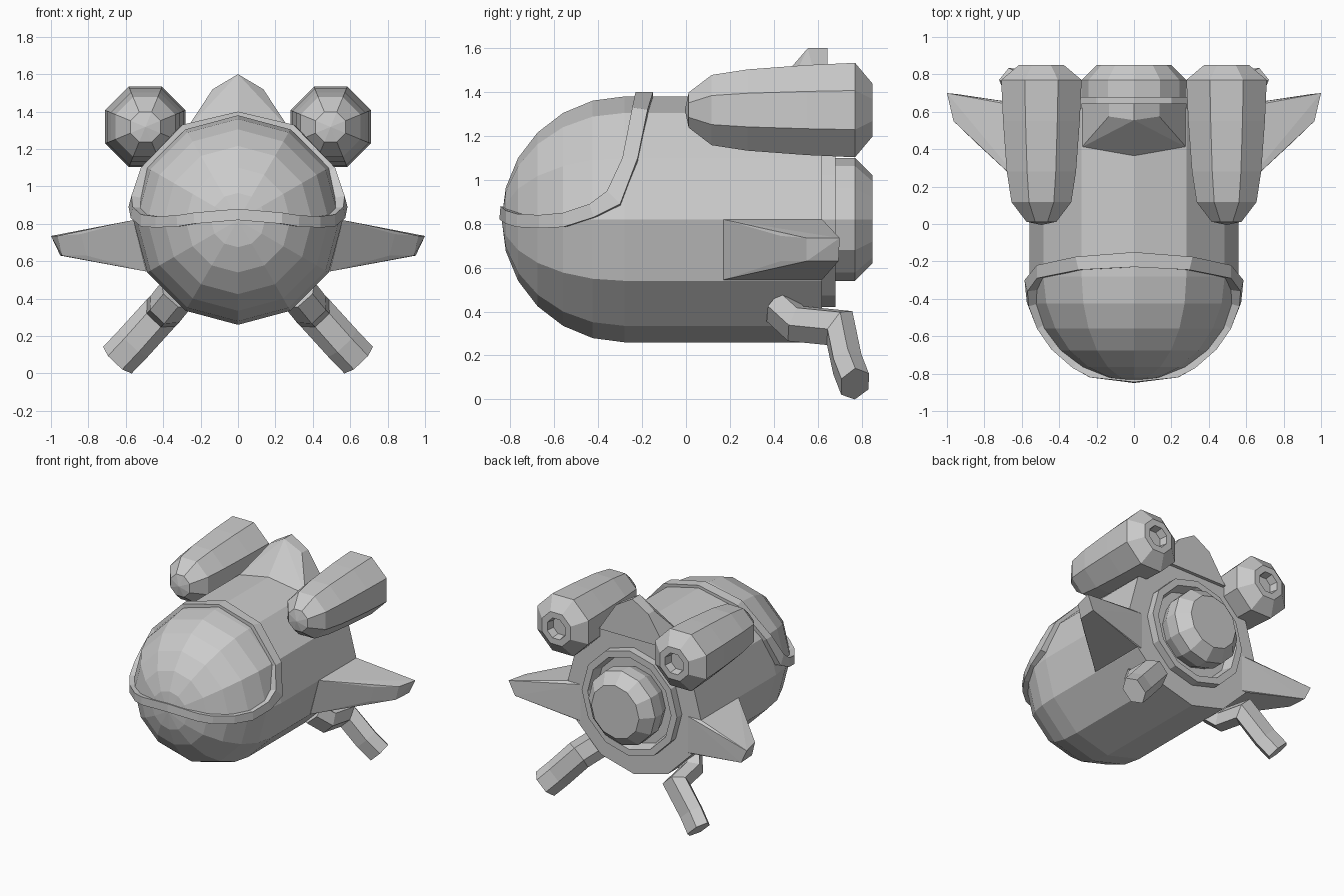
import bpy, bmesh, math
from mathutils import Vector

cube = bpy.data.objects.get("Cube")
if cube:
    bpy.data.objects.remove(cube, do_unlink=True)

grey = bpy.data.materials.new("hull grey")
grey.use_nodes = True
grey.diffuse_color = (0.6, 0.6, 0.6, 1)
grey.node_tree.nodes["Principled BSDF"].inputs["Base Color"].default_value = (0.6, 0.6, 0.6, 1)

AXIS = 0.82      # height of the hull axis
RADIUS = 0.56    # hull radius
NOSE = -0.28     # where the round nose begins


def finish(name, bm):
    bmesh.ops.remove_doubles(bm, verts=bm.verts, dist=0.0005)
    bmesh.ops.recalc_face_normals(bm, faces=bm.faces)
    mesh = bpy.data.meshes.new(name)
    bm.to_mesh(mesh)
    bm.free()
    mesh.materials.append(grey)
    obj = bpy.data.objects.new(name, mesh)
    bpy.context.collection.objects.link(obj)
    return obj


def loft(name, rings, closed=False, caps=True):
    """Skin a row of equal point rings."""
    bm = bmesh.new()
    rows = [[bm.verts.new(p) for p in ring] for ring in rings]
    n = len(rows[0])
    pairs = list(zip(rows, rows[1:]))
    if closed:
        pairs.append((rows[-1], rows[0]))
    for a, b in pairs:
        for i in range(n):
            j = (i + 1) % n
            bm.faces.new((a[i], a[j], b[j], b[i]))
    if caps and not closed:
        bm.faces.new(rows[0])
        bm.faces.new(rows[-1])
    return finish(name, bm)


def revolve(name, profile, sides, cx=0, cz=AXIS, phase=0):
    """Turn a (y, radius) profile around an axis along y."""
    angles = [phase + math.tau * i / sides for i in range(sides)]
    return loft(name, [[(cx + r * math.cos(a), y, cz + r * math.sin(a)) for a in angles]
                       for y, r in profile])


def hull(name, points):
    bm = bmesh.new()
    for p in points:
        bm.verts.new(p)
    result = bmesh.ops.convex_hull(bm, input=bm.verts)
    loose = [v for v in result["geom_interior"] if isinstance(v, bmesh.types.BMVert)]
    bmesh.ops.delete(bm, geom=loose, context='VERTS')
    bmesh.ops.dissolve_limit(bm, angle_limit=0.02, verts=bm.verts, edges=bm.edges)
    return finish(name, bm)


# Hull: hemispherical nose, straight barrel, stepped and recessed rear
dome = [(NOSE - RADIUS * math.cos(math.radians(a)), max(RADIUS * math.sin(math.radians(a)), 0.0001))
        for a in range(0, 91, 15)]
revolve("hull", dome + [(0.62, RADIUS), (0.62, 0.4), (0.68, 0.4), (0.68, 0.35), (0.6, 0.33)], 12)

# Main nozzle
revolve("main_nozzle", [(0.58, 0.24), (0.68, 0.28), (0.77, 0.28), (0.85, 0.2)], 12)

# Canopy rim: lower and upper edge as (y, z), wrapped onto the hull
edges = [((-0.85, 0.82), (-0.845, 0.88)),
         ((-0.82, 0.80), (-0.82, 0.86)),
         ((-0.77, 0.785), (-0.77, 0.845)),
         ((-0.67, 0.78), (-0.67, 0.84)),
         ((-0.56, 0.785), (-0.56, 0.85)),
         ((-0.42, 0.83), (-0.44, 0.89)),
         ((-0.30, 0.89), (-0.36, 0.95)),
         ((-0.22, 1.10), (-0.29, 1.10)),
         ((-0.175, 1.32), (-0.245, 1.33)),
         ((-0.15, 1.40), (-0.23, 1.40))]


def wrap(point, middle, scale):
    y, z = point
    dy, dz = min(y - NOSE, 0), z - AXIS
    x = 0 if middle else math.sqrt(max(0.59 ** 2 - dy * dy - dz * dz, 0))
    return Vector((x * scale, max(y, NOSE) + dy * scale, AXIS + dz * scale))


half = []
for i, (low, up) in enumerate(edges):
    mid = i in (0, len(edges) - 1)
    half.append([wrap(low, mid, 1), wrap(up, mid, 1), wrap(up, mid, 0.87), wrap(low, mid, 0.87)])
other = [[Vector((-p.x, p.y, p.z)) for p in ring] for ring in half[-2:0:-1]]
loft("canopy_rim", half + other, closed=True)

# Top fin
fin = [(0, 0.365, 1.38), (0, 0.555, 1.6), (0, 0.645, 1.6)]
for s in (-1, 1):
    fin += [(s * 0.28, 0.41, 1.3), (s * 0.135, 0.575, 1.52),
            (s * 0.135, 0.645, 1.52), (s * 0.28, 0.645, 1.3)]
hull("top_fin", fin)

# Paired parts
for side, s in (("left", 1), ("right", -1)):
    # Upper booster, eight-sided with a recessed exhaust
    booster = [(-0.005, 0.0001), (0.012, 0.08), (0.117, 0.16), (0.28, 0.185), (0.55, 0.205),
               (0.77, 0.215), (0.85, 0.12), (0.85, 0.075), (0.79, 0.065)]
    k = 1 / math.cos(math.pi / 8)
    revolve(side + "_booster", [(y, r * k) for y, r in booster], 8, s * 0.495, 1.318, math.pi / 8)

    # Swept wing
    wing = [(0.45, 0.17, 0.82), (0.56, 0.17, 0.82), (0.45, 0.17, 0.545), (0.49, 0.17, 0.545),
            (0.45, 0.62, 0.82), (0.56, 0.62, 0.82), (0.45, 0.62, 0.545), (0.49, 0.62, 0.545),
            (0.84, 0.43, 0.745), (0.81, 0.43, 0.63),
            (0.965, 0.55, 0.735), (0.94, 0.55, 0.63), (1.0, 0.7, 0.735), (0.95, 0.695, 0.63)]
    hull(side + "_wing", [(s * x, y, z) for x, y, z in wing])

    # Bent landing leg, a flattened six-sided tube
    path = [Vector(p) for p in ((0.33, 0.42, 0.42), (0.39, 0.5, 0.345), (0.41, 0.7, 0.325),
                                (0.56, 0.735, 0.16), (0.645, 0.77, 0.07))]
    rings = []
    for i, p in enumerate(path):
        before = (p - path[i - 1]).normalized() if i else (path[1] - p).normalized()
        after = (path[i + 1] - p).normalized() if i + 1 < len(path) else before
        t = (before + after).normalized()
        u = Vector((1, 0, 1))
        u = (u - t * u.dot(t)).normalized()
        v = t.cross(u) / t.dot(before)
        ring = []
        for j in range(6):
            a = math.tau * j / 6
            q = p + u * 0.105 * math.cos(a) + v * 0.075 * math.sin(a)
            ring.append((s * q.x, q.y, max(q.z, 0)))
        rings.append(ring)
    loft(side + "_leg", rings)
